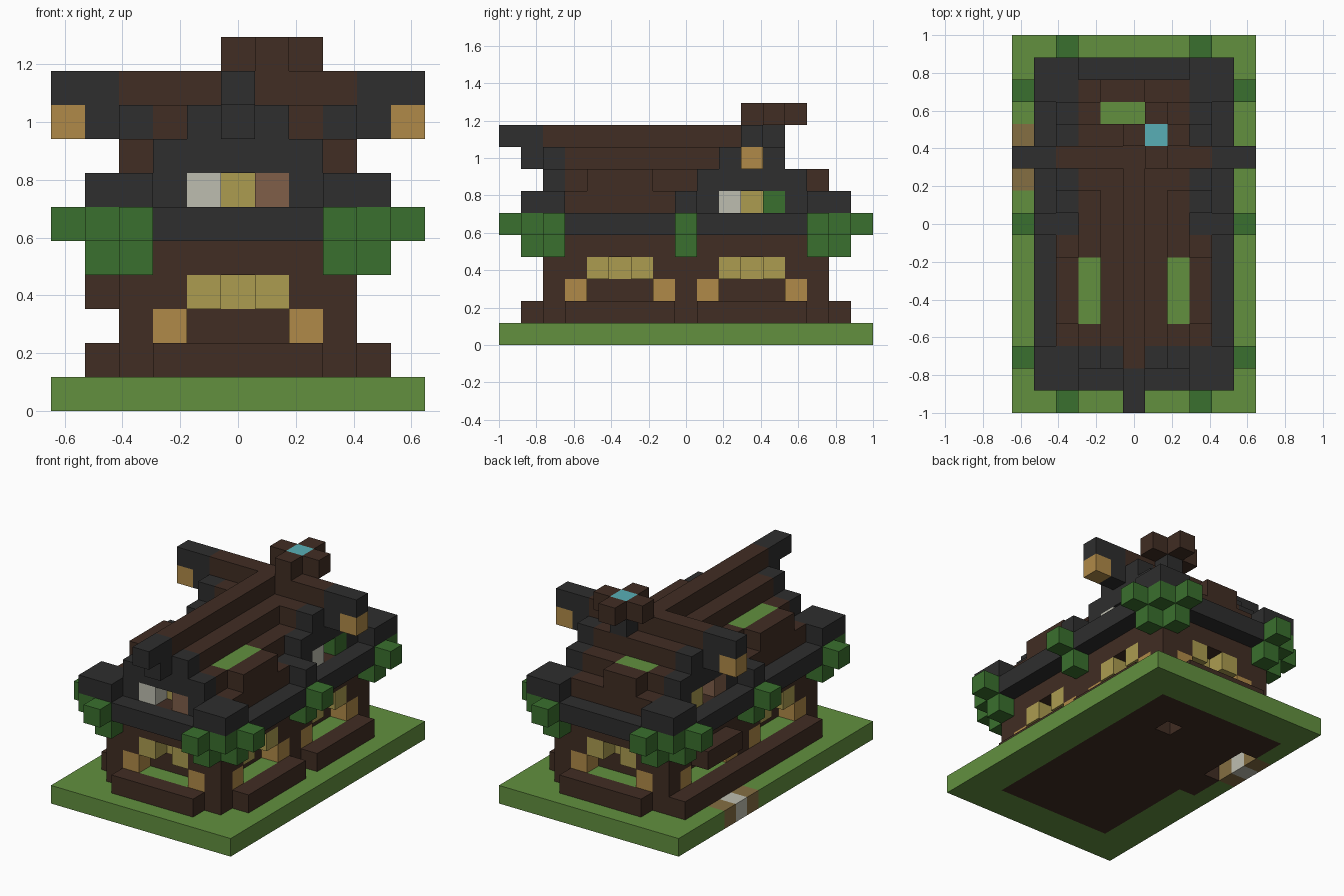
import bpy
import bmesh
from mathutils import Vector

if "Cube" in bpy.data.objects:
    bpy.data.objects.remove(bpy.data.objects["Cube"])

SIZE = 2 / 17          # edge of one block
cells = {}             # grid position -> (part, colour)
COLOURS = {
    "grass green": "62903F", "charcoal": "2E2E2E", "dark wood": "412D23",
    "leaf green": "3A702E", "lantern orange": "B08A48", "window yellow": "AC9C50",
    "pale grey": "BEBEB0", "book brown": "805F49", "water blue": "58AFB6",
    "path tan": "856E42",
}


def linear(byte):
    c = byte / 255
    return c / 12.92 if c < 0.04 else ((c + 0.055) / 1.055) ** 2.4


def make_material(name, code):
    mat = bpy.data.materials.new(name)
    mat.use_nodes = True
    rgba = [linear(b) for b in bytes.fromhex(code)] + [1]
    mat.diffuse_color = rgba
    mat.node_tree.nodes["Principled BSDF"].inputs["Base Color"].default_value = rgba
    return mat


def span(r):
    return range(r, r + 1) if isinstance(r, int) else range(r[0], r[1] + 1)


def put(part, colour, xs, ys, zs, mirror=""):
    """Fill a box of blocks, mirrored over the named axes; no colour carves."""
    for x in span(xs):
        for y in span(ys):
            for z in span(zs):
                for sx in ((1, -1) if "x" in mirror else (1,)):
                    for sy in ((1, -1) if "y" in mirror else (1,)):
                        if colour:
                            cells[x * sx, y * sy, z] = (part, colour)
                        else:
                            cells.pop((x * sx, y * sy, z), None)


# Ground, floor and path
put("ground", "grass green", (-5, 5), (-8, 8), 0)
put("floor", "dark wood", (-3, 3), (-6, 6), 0)
put("floor", "dark wood", -4, (0, 6), 0)
put("floor", None, -4, (2, 4), 0)
put("path", "path tan", -5, (2, 4), 0)
put("path", "pale grey", -5, 3, 0)

# Walls with corner posts
put("walls", "dark wood", (-3, 3), (-6, 6), (1, 4))
put("door_lintel", "dark wood", -4, (2, 4), 3)

# Flower beds with wooden edging
put("bed_edging", "dark wood", (-2, 2), 7, 1, "y")
put("bed_edging", "dark wood", 4, (1, 5), 1, "xy")
put("bed_edging", "dark wood", -4, 0, 1)
put("bed_edging", "dark wood", -4, 6, 1)
put("flower_beds", "grass green", (-2, 2), 6, 1, "y")
put("flower_beds", "grass green", 3, (1, 5), 1, "xy")

# Lower windows: open recess, lanterns below, yellow panes above
put("walls", None, (-1, 1), 6, (2, 3), "y")
put("window_lanterns", "lantern orange", 2, 6, 2, "xy")
put("lower_windows", "window yellow", 1, 6, 3, "xy")
put("lower_windows", "window yellow", 0, 5, 3, "y")
put("walls", None, 3, (2, 4), (2, 3), "xy")
for y in (1, 5):
    put("window_lanterns", "lantern orange", 3, y, 2, "xy")
for y in (2, 4):
    put("lower_windows", "window yellow", 3, y, 3, "xy")
put("lower_windows", "window yellow", 2, 3, 3, "xy")

# Eaves and raised corners
put("eaves", "charcoal", (-4, 4), (-7, 7), 5)
put("roof", "dark wood", (-3, 3), (-6, 6), 5)
put("eave_corners", "charcoal", (3, 4), (6, 7), 6, "xy")
put("eave_corners", "charcoal", (3, 4), 0, 6, "x")

# Main roof stepping up to its ridge
for step in range(4):
    half = 3 - step
    put("roof", "dark wood", (-half, half), (-5, 2), 6 + step)
    put("front_gable", "charcoal", (-half, half), -6, 6 + step)
put("ridge", "dark wood", 0, (-6, 3), 9)
put("front_gable", "charcoal", 0, -7, 8)
put("front_gable", "charcoal", 0, (-8, -7), 9)

# Cross roof with a gable on either side
for step in range(4):
    half = 3 - step
    put("cross_roof", "dark wood", (-2, 2), (3 - half, 3 + half), 6 + step)
    put("side_gables", "charcoal", 3, (3 - half, 3 + half), 6 + step, "x")
put("side_gables", "charcoal", 4, 3, 8, "x")
put("cross_roof", "dark wood", 3, 3, 9, "x")
put("side_gables", "charcoal", (4, 5), 3, 9, "x")
put("hanging_lanterns", "lantern orange", 5, 3, 8, "x")

# Upper windows, middle pane set back
put("front_gable", None, 0, -6, 6)
put("upper_windows", "pale grey", -1, -6, 6)
put("upper_windows", "window yellow", 0, -5, 6)
put("upper_windows", "book brown", 1, -6, 6)
put("side_gables", None, 3, 3, 6, "x")
put("upper_windows", "window yellow", 2, 3, 6, "x")
put("upper_windows", "pale grey", 3, 2, 6)
put("upper_windows", "leaf green", 3, 4, 6)
put("upper_windows", "book brown", -3, 2, 6)
put("upper_windows", "window yellow", -3, 4, 6)

# Roof planters
put("roof_planters", "dark wood", 3, (-4, -2), 7, "x")
put("roof_planters", "grass green", 2, (-4, -2), 7, "x")
put("roof_planters", "dark wood", (-1, 0), 6, 7)
put("roof_planters", "grass green", (-1, 0), 5, 7)

# Chimney with a crossed top, and the shaft below it
put("chimney", "charcoal", 1, 4, 9)
put("chimney", "dark wood", (0, 2), 4, 10)
put("chimney", "dark wood", 1, (3, 5), 10)
put("chimney_top", "water blue", 1, 4, 10)
put("floor", None, 1, 4, (0, 3))

# Hanging foliage under the eaves
for x, y, z in ((3, 8, 5), (3, 7, 5), (4, 7, 5), (4, 6, 5), (5, 6, 5),
                (3, 7, 4), (4, 6, 4), (4, 0, 4), (4, 0, 5), (5, 0, 5)):
    put("foliage", "leaf green", x, y, z, "xy")

# Build each part from the outer faces of its blocks
materials = {name: make_material(name, code) for name, code in COLOURS.items()}
AXES = [Vector(v) for v in ((1, 0, 0), (0, 1, 0), (0, 0, 1))]
for part in dict.fromkeys(p for p, c in cells.values()):
    blocks = {pos: c for pos, (p, c) in cells.items() if p == part}
    colours = list(dict.fromkeys(blocks.values()))
    bm = bmesh.new()
    for pos, colour in blocks.items():
        centre = Vector(pos) + AXES[2] / 2
        for i, axis in enumerate(AXES):
            for sign in (1, -1):
                normal = axis * sign
                if tuple(int(v) for v in Vector(pos) + normal) in cells:
                    continue
                u, v = AXES[(i + 1) % 3] * sign, AXES[(i + 2) % 3]
                corners = (-u - v, u - v, u + v, v - u)
                verts = [bm.verts.new((centre + (normal + c) / 2) * SIZE)
                         for c in corners]
                bm.faces.new(verts).material_index = colours.index(colour)
    bmesh.ops.remove_doubles(bm, verts=bm.verts, dist=SIZE / 100)
    mesh = bpy.data.meshes.new(part)
    bm.to_mesh(mesh)
    bm.free()
    for colour in colours:
        mesh.materials.append(materials[colour])
    bpy.context.collection.objects.link(bpy.data.objects.new(part, mesh))
